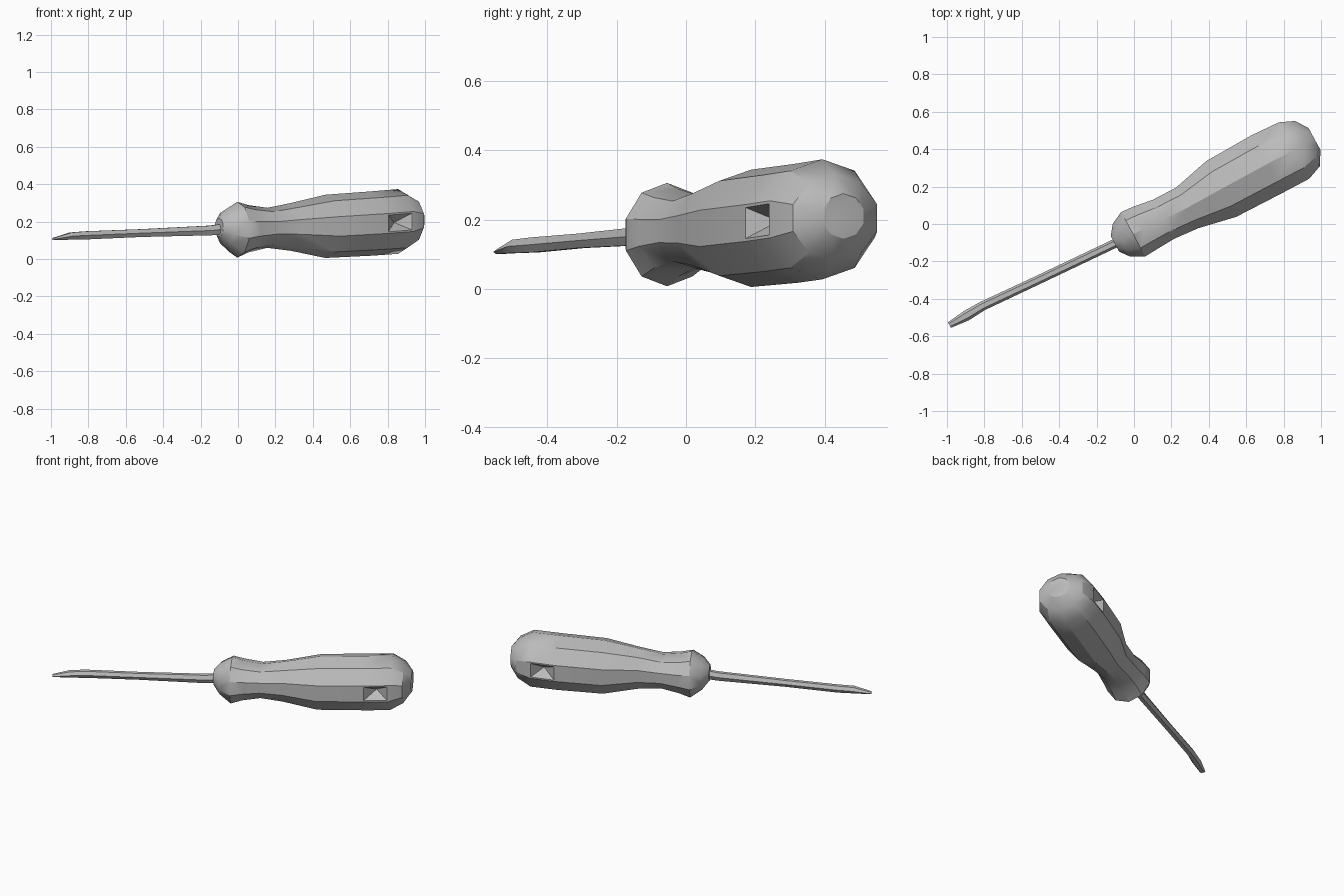
import bpy
import bmesh
from math import sin, cos, pi, radians
from mathutils import Vector

if "Cube" in bpy.data.objects:
    bpy.data.objects.remove(bpy.data.objects["Cube"])

# One plain grey for the whole tool
grey = bpy.data.materials.new("plain grey")
grey.use_nodes = True
grey.diffuse_color = (0.5, 0.5, 0.5, 1)
grey.node_tree.nodes["Principled BSDF"].inputs["Base Color"].default_value = (0.5, 0.5, 0.5, 1)

# The tool lies diagonally on the ground
ANGLE = radians(28.5)
ALONG = Vector((cos(ANGLE), sin(ANGLE), 0))
ACROSS = Vector((-sin(ANGLE), cos(ANGLE), 0))


def place(t, s, z):
    return ALONG * t + ACROSS * s + Vector((0, 0, z))


def loft(bm, stations, sides, start):
    """Skin rings given as (along, across, height, half width, half height)."""
    rings = []
    for t, s, z, w, h in stations:
        angles = [start + 2 * pi * i / sides for i in range(sides)]
        rings.append([bm.verts.new(place(t, s + w * cos(a), z + h * sin(a))) for a in angles])
    for a, b in zip(rings, rings[1:]):
        for i in range(sides):
            j = (i + 1) % sides
            bm.faces.new((a[i], a[j], b[j], b[i]))
    bm.faces.new(rings[0])
    bm.faces.new(rings[-1])
    bmesh.ops.recalc_face_normals(bm, faces=bm.faces)


def finish(name, bm):
    bmesh.ops.triangulate(bm, faces=[f for f in bm.faces if len(f.verts) == 4])
    mesh = bpy.data.meshes.new(name)
    bm.to_mesh(mesh)
    bm.free()
    mesh.materials.append(grey)
    obj = bpy.data.objects.new(name, mesh)
    bpy.context.collection.objects.link(obj)
    bpy.ops.object.select_all(action="DESELECT")
    obj.select_set(True)
    bpy.context.view_layer.objects.active = obj
    bpy.ops.object.shade_smooth_by_angle(angle=radians(32))


# Handle: collar, narrow neck, swollen grip and rounded butt
handle = bmesh.new()
loft(handle, [
    (-0.14, -0.045, 0.17, 0.05, 0.05),
    (-0.10, -0.045, 0.165, 0.105, 0.10),
    (-0.03, -0.046, 0.157, 0.142, 0.149),
    (0.04, -0.047, 0.162, 0.137, 0.126),
    (0.15, -0.053, 0.167, 0.125, 0.107),
    (0.29, -0.060, 0.172, 0.130, 0.128),
    (0.50, -0.058, 0.175, 0.178, 0.169),
    (0.78, -0.058, 0.190, 0.184, 0.172),
    (0.94, -0.063, 0.201, 0.180, 0.173),
    (1.02, -0.065, 0.205, 0.145, 0.125),
    (1.065, -0.062, 0.210, 0.070, 0.065),
], 10, pi / 2)

# Hanging hole: a pit pressed into each side near the butt
handle.faces.ensure_lookup_table()
pits = [f for f in handle.faces
        if abs(f.normal.dot(ACROSS)) > 0.95
        and 0.8 < f.calc_center_median().dot(ALONG) < 0.93]
bmesh.ops.inset_individual(handle, faces=pits, thickness=0.012)
bmesh.ops.poke(handle, faces=pits, offset=-0.07)
finish("handle", handle)

# Shaft: slim bar thinning to a flat driving tip
shaft = bmesh.new()
loft(shaft, [
    (-0.08, -0.046, 0.165, 0.024, 0.034),
    (-0.19, -0.040, 0.153, 0.024, 0.030),
    (-0.60, -0.018, 0.139, 0.024, 0.024),
    (-0.92, 0.001, 0.127, 0.025, 0.025),
    (-1.02, -0.003, 0.123, 0.028, 0.022),
    (-1.125, -0.004, 0.107, 0.017, 0.007),
], 6, 0)
finish("shaft", shaft)
